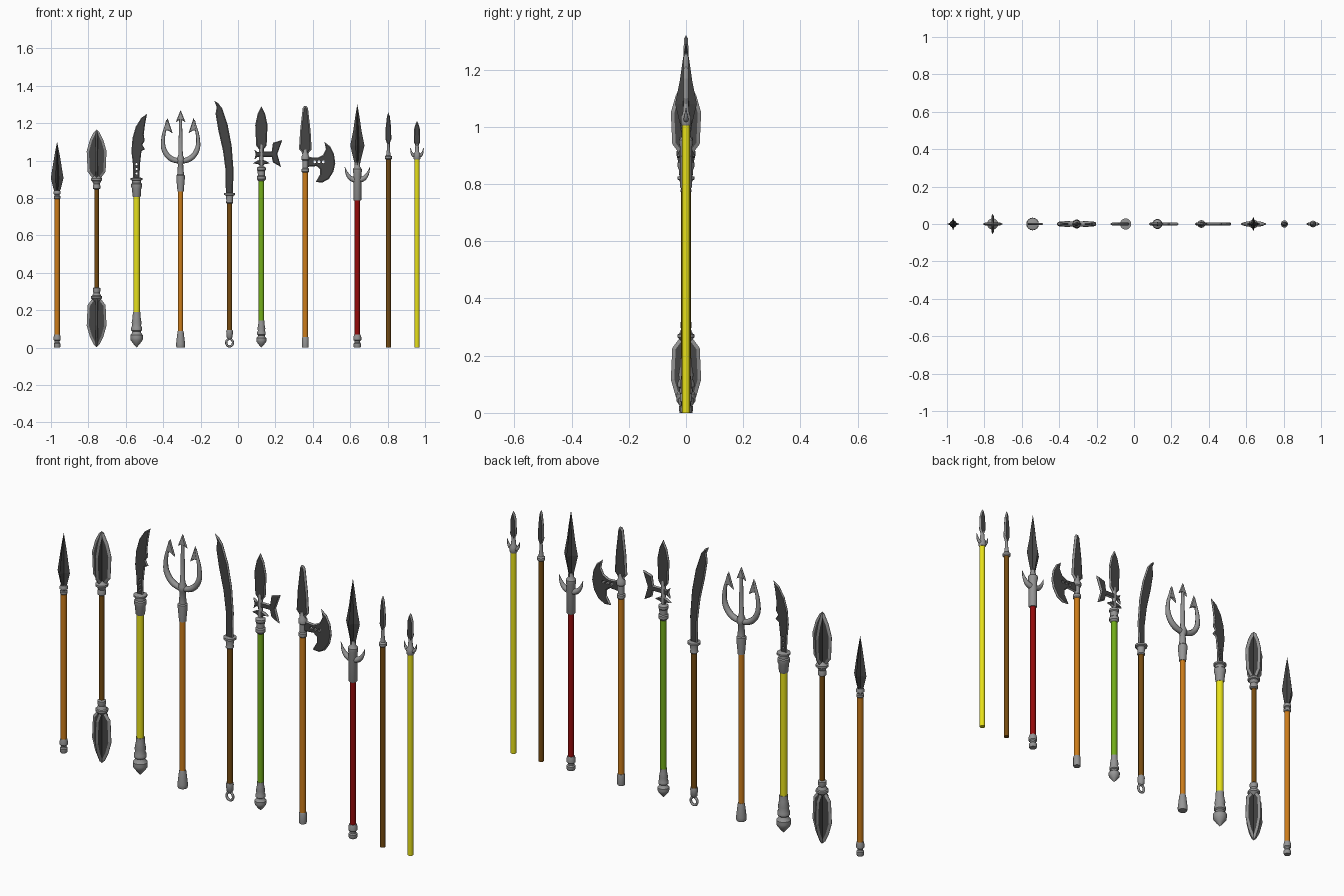
import bpy, bmesh, math
from mathutils import Matrix


def mat(name, r, g, b):
    m = bpy.data.materials.new(name)
    m.diffuse_color = (r, g, b, 1)
    return m


STEEL, DARK = mat("steel", .3, .3, .3), mat("dark_steel", .06, .06, .06)
ORANGE, BROWN = mat("orange", .6, .2, .01), mat("brown", .18, .07, .005)
YELLOW, GREEN, RED = mat("yellow", .8, .75, .01), mat("green", .17, .42, .01), mat("red", .3, .003, .003)
X = 0.0  # axis of the weapon being built


def finish(bm, name, mats, smooth=False):
    bmesh.ops.recalc_face_normals(bm, faces=bm.faces)
    me = bpy.data.meshes.new(name)
    bm.to_mesh(me)
    bm.free()
    ob = bpy.data.objects.new(name, me)
    bpy.context.collection.objects.link(ob)
    ob.location.x = X
    for m in mats:
        me.materials.append(m)
    if smooth:
        bpy.ops.object.select_all(action='DESELECT')
        ob.select_set(True)
        bpy.context.view_layer.objects.active = ob
        bpy.ops.object.shade_smooth_by_angle(angle=math.radians(35))
    return ob


def loft(name, prof, m=STEEL, sides=16, inner=1, dx=0):
    """Stack of rings from (radius, z); inner < 1 gives a star section."""
    bm = bmesh.new()
    rings = []
    for r, z in prof:
        ring = []
        for i in range(sides):
            a, k = math.tau * i / sides, max(r, 1e-4) * (inner if i % 2 else 1)
            ring.append(bm.verts.new((dx + k * math.cos(a), k * math.sin(a), z)))
        rings.append(ring)
    for a, b in zip(rings, rings[1:]):
        for i in range(sides):
            j = (i + 1) % sides
            bm.faces.new((a[i], a[j], b[j], b[i]))
    bm.faces.new(rings[0])
    bm.faces.new(rings[-1])
    return finish(bm, name, [m], inner == 1)


def blade(name, pts, t=.006, edge=.005, turn=0, m=DARK):
    """Flat blade from an (x, z) outline with bevelled bright edges."""
    bm = bmesh.new()
    f = bm.faces.new([bm.verts.new((x, -.001, z)) for x, z in pts])
    ext = bmesh.ops.extrude_face_region(bm, geom=[f])['geom']
    bmesh.ops.translate(bm, vec=(0, .002, 0), verts=[v for v in ext if isinstance(v, bmesh.types.BMVert)])
    bmesh.ops.recalc_face_normals(bm, faces=bm.faces)
    caps = [f for f in bm.faces if abs(f.normal.y) > .9]
    bmesh.ops.inset_individual(bm, faces=caps, thickness=edge, depth=t, use_even_offset=True)
    for f in caps:
        f.material_index = 1
    bmesh.ops.rotate(bm, verts=bm.verts, matrix=Matrix.Rotation(turn, 3, 'Z'))
    return finish(bm, name, [STEEL, m])


def mirrored(half):
    return half + [(-x, z) for x, z in reversed(half) if x > 0]


def tube(name, pts, radii, m=STEEL, cyclic=False):
    cu = bpy.data.curves.new(name, 'CURVE')
    cu.dimensions, cu.bevel_depth, cu.bevel_resolution = '3D', 1, 2
    cu.resolution_u, cu.use_fill_caps = 5, True
    sp = cu.splines.new('BEZIER')
    sp.bezier_points.add(len(pts) - 1)
    for p, (x, z), r in zip(sp.bezier_points, pts, radii):
        p.co, p.radius = (x, 0, z), r
        p.handle_left_type = p.handle_right_type = 'AUTO'
    sp.use_cyclic_u = cyclic
    ob = bpy.data.objects.new(name, cu)
    ob.location.x = X
    cu.materials.append(m)
    bpy.context.collection.objects.link(ob)


def holes(ob, pts, r):
    for x, z in pts:
        bm = bmesh.new()
        bmesh.ops.create_cone(bm, segments=10, radius1=r, radius2=r, depth=.1, cap_ends=True,
                              matrix=Matrix.Translation((x, 0, z)) @ Matrix.Rotation(math.pi / 2, 4, 'X'))
        c = finish(bm, "hole_cutter", [STEEL])
        c.hide_render = True
        c.hide_set(True)
        mod = ob.modifiers.new("hole", 'BOOLEAN')
        mod.object, mod.operation = c, 'DIFFERENCE'


def shaft(r, z0, z1, m):
    loft("shaft", [(r, z0), (r, z1)], m)


def banded(r, z0, h):
    """Ringed ferrule."""
    return [(r * k, z0 + h * q) for k, q in
            [(.85, 0), (1, .08), (1, .3), (.75, .38), (.75, .5), (1.05, .58), (1.05, .8), (.85, 1)]]


def pommel(s, h):
    return [(r * s, z * h) for r, z in [(0, 0), (.5, .1), (.95, .21), (1, .27), (1, .35), (.75, .4), (.65, .45),
            (.85, .48), (.85, .56), (.7, .62), (.78, .7), (.62, .86), (.6, 1)]]


# 1 star-bladed spear
X = -.967
shaft(.014, .05, .81, ORANGE)
loft("butt_cap", banded(.018, 0, .07))
loft("socket", banded(.018, .795, .045))
loft("spear_blade", [(.012, .83), (.02, .85), (.034, .905), (.022, .98), (.012, 1.04), (0, 1.10)], DARK, 8, .38)

# 2 double-ended spear
X = -.756
shaft(.012, .3, .87, BROWN)
half = [(0, .895), (.022, .905), (.048, .94), (.053, 1.05), (.036, 1.11), (.016, 1.15), (0, 1.165)]
sock = [(.012, .845), (.02, .85), (.02, .865), (.017, .875), (.024, .89), (.03, .893), (.03, .903), (.012, .92)]
for flip in (False, True):
    f = (lambda p: [(a, 1.167 - z) for a, z in p]) if flip else (lambda p: p)
    loft("blade_socket", f(sock))
    for turn in (0, math.pi / 2):
        blade("cross_blade", f(mirrored(half)), .006, .012, turn)

# 3 notched glaive
X = -.542
shaft(.018, .17, .82, YELLOW)
loft("pommel", pommel(.034, .19))
loft("socket", [(.019, .805), (.022, .81), (.025, .85), (.029, .86), (.029, .875), (.024, .88), (.024, .893),
                (.032, .897), (.032, .905), (.015, .91)])
b = blade("glaive_blade", [(-.018, .9), (-.02, .98), (-.028, 1.05), (-.022, 1.12), (-.005, 1.18), (.025, 1.228),
          (.056, 1.25), (.046, 1.2), (.038, 1.14), (.043, 1.105), (.03, 1.085), (.045, 1.06), (.026, 1.05),
          (.018, .98), (.015, .9)], .005, .004)
holes(b, [(0, .93), (0, .955), (0, .98)], .006)

# 4 trident
X = -.307
shaft(.014, .06, .86, ORANGE)
loft("butt_cap", [(.022, 0), (.024, .008), (.024, .02), (.017, .08), (.015, .088)])
loft("socket", [(.017, .835), (.018, .85), (.023, .905), (.023, .92), (.018, .925), (.014, .98), (.02, .99),
                (.02, 1.01), (.012, 1.03), (.009, 1.17), (.006, 1.25), (0, 1.27)])
blade("centre_point", [(0, 1.27), (-.026, 1.205), (-.009, 1.215), (.009, 1.215), (.026, 1.205)], .005, .003, m=STEEL)
for s in (-1, 1):
    tube("side_tine", [(0, .995), (s * .05, 1.01), (s * .085, 1.05), (s * .094, 1.1), (s * .072, 1.215)],
         [.014, .015, .014, .011, .005])
    blade("tine_barb", [(s * .07, 1.228), (s * .042, 1.145), (s * .066, 1.16), (s * .084, 1.16)], .005, .003, m=STEEL)

# 5 sabre on a pole
X = -.045
shaft(.014, .08, .78, BROWN)
loft("butt_cap", [(.008, .045), (.016, .055), (.018, .085), (.016, .095)])
tube("end_ring", [(.018 * math.cos(a), .026 + .02 * math.sin(a)) for a in (0, 1.571, 3.142, 4.712)], [.006] * 4,
     cyclic=True)
loft("guard", [(.016, .77), (.02, .775), (.017, .785), (.02, .812), (.03, .816), (.03, .826), (.015, .828)])
blade("sabre_blade", [(-.02, .82), (-.022, .95), (-.035, 1.05), (-.06, 1.16), (-.075, 1.25), (-.069, 1.285),
      (-.082, 1.32), (-.062, 1.308), (-.04, 1.28), (-.01, 1.19), (.011, 1.08), (.021, .95), (.018, .82)], .006, .005)

# 6 halberd
X = .125
shaft(.015, .12, .91, GREEN)
loft("pommel", pommel(.027, .145))
loft("socket", [(.016, .89), (.024, .9), (.024, .915), (.019, .92), (.02, .945), (.024, .95), (.024, .962), (.01, .97),
                (.01, 1.08), (0, 1.1)])
blade("halberd_point", mirrored([(.011, .96), (.013, 1.06), (.028, 1.08), (.033, 1.19), (.02, 1.25)][::1] + [(0, 1.29)]))
blade("halberd_axe", [(0, 1.02), (.055, 1.02), (.062, .99), (.105, .965), (.085, 1.035), (.112, 1.11), (.062, 1.095),
      (.055, 1.048), (0, 1.048)], .007, .004)
blade("back_spike", [(0, 1.048), (-.02, 1.045), (-.038, 1.058), (-.03, 1.034), (-.038, 1.005), (-.02, 1.02), (0, 1.02)],
      .007, .003)
blade("lower_spikes", mirrored([(0, .968), (.018, .98), (.045, .985), (.02, 1.0), (0, 1.005)]), .007, .003)

# 7 crescent axe
X = .36
shaft(.015, .04, .96, ORANGE)
loft("butt_cap", [(.017, 0), (.018, .005), (.018, .05), (.016, .056)])
loft("socket", [(.016, .935), (.02, .94), (.02, .955), (.015, .96), (.015, 1.0), (.021, 1.005), (.021, 1.022),
                (.016, 1.03), (.01, 1.06)])
blade("axe_point", [(.012, 1.02), (.02, 1.045), (.034, 1.06), (.028, 1.16), (.014, 1.28), (.006, 1.292), (-.006, 1.292),
      (-.014, 1.28), (-.028, 1.16), (-.034, 1.06), (-.02, 1.045), (-.012, 1.02)], .007, .008)
a = blade("crescent_axe", [(0, .965), (.06, .97), (.078, .955), (.078, .925), (.055, .885), (.09, .882), (.125, .9),
          (.15, .94), (.16, .985), (.153, 1.035), (.133, 1.075), (.102, 1.1), (.11, 1.06), (.095, 1.03),
          (.065, 1.015), (0, 1.02)], .006, .005)
holes(a, [(.05, .993), (.073, .993), (.096, .993)], .008)

# 8 winged spear
X = .638
shaft(.014, .05, .8, RED)
loft("butt_cap", banded(.02, 0, .07))
loft("long_socket", [(.018, .785), (.021, .79), (.021, .93), (.024, .94), (.024, .955), (.015, .965), (.012, .99)])
for s in (-1, 1):
    tube("wing", [(s * .008, .895), (s * .035, .905), (s * .055, .93), (s * .067, .965)], [.016, .013, .008, .001])
loft("winged_blade", [(.012, .95), (.016, .99), (.038, 1.08), (.022, 1.16), (.012, 1.23), (0, 1.30)], DARK, 8, .38)

# 9 slim spear
X = .804
shaft(.013, 0, 1.01, BROWN)
loft("socket", [(.014, 1.005), (.019, 1.01), (.019, 1.022), (.012, 1.028), (.008, 1.06), (.007, 1.11), (.007, 1.15)])
blade("slim_blade", mirrored([(0, 1.08), (.007, 1.09), (.016, 1.115), (.014, 1.18), (.008, 1.235), (0, 1.258)]), .007, .004)

# 10 slim winged spear
X = .957
shaft(.0135, 0, 1.01, YELLOW)
loft("socket", [(.015, 1.005), (.018, 1.01), (.018, 1.035), (.012, 1.045), (.008, 1.09), (.006, 1.13)])
for s in (-1, 1):
    tube("small_wing", [(s * .006, 1.022), (s * .022, 1.03), (s * .036, 1.066)], [.01, .008, .001])
blade("slim_winged_blade", mirrored([(0, 1.06), (.007, 1.075), (.017, 1.1), (.015, 1.17), (.008, 1.195), (0, 1.212)]),
      .007, .004)
